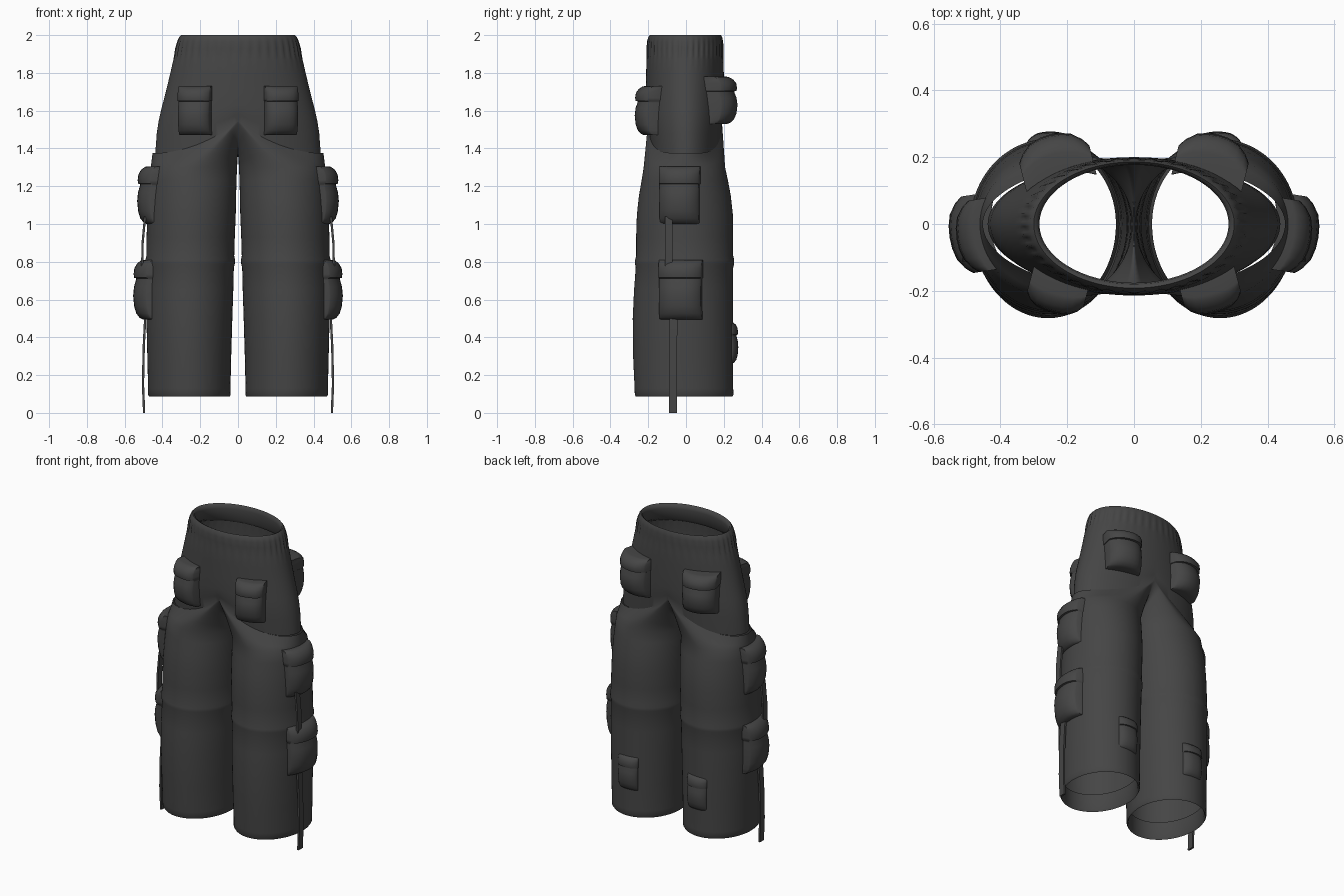
import bpy, bmesh, math
from math import sin, cos, pi, radians
from mathutils import Vector, Matrix

cube = bpy.data.objects.get("Cube")
if cube:
    bpy.data.objects.remove(cube)

fabric = bpy.data.materials.new("charcoal fabric")
fabric.use_nodes = True
GREY = (0.06, 0.06, 0.06, 1)
fabric.diffuse_color = GREY
fabric.node_tree.nodes["Principled BSDF"].inputs["Base Color"].default_value = GREY


def finish(bm, name, angle):
    """Turn a left-side mesh into a mirrored, smooth-shaded object."""
    mesh = bpy.data.meshes.new(name)
    bm.to_mesh(mesh)
    bm.free()
    mesh.materials.append(fabric)
    obj = bpy.data.objects.new(name, mesh)
    bpy.context.collection.objects.link(obj)
    mirror = obj.modifiers.new("mirror", 'MIRROR')
    mirror.merge_threshold = 0.0005
    bpy.ops.object.select_all(action='DESELECT')
    obj.select_set(True)
    bpy.context.view_layer.objects.active = obj
    bpy.ops.object.shade_smooth_by_angle(angle=radians(angle))
    return obj


def loft(bm, rows, closed):
    """Skin a stack of point rows, lowest first."""
    rings = [[bm.verts.new(p) for p in row] for row in rows]
    for a, b in zip(rings, rings[1:]):
        n = len(a)
        for i in range(n if closed else n - 1):
            j = (i + 1) % n
            bm.faces.new((a[i], a[j], b[j], b[i]))


# ---- Trousers: half a body, one leg and half the hips ----
OUT, INN = 80, 32
outer = [-pi / 2 + pi * i / OUT for i in range(OUT + 1)]
inner = [pi / 2 + pi * i / INN for i in range(1, INN)]


def leg_ring(z, x_in, x_out, front, back, grow=0):
    cx, rx = (x_in + x_out) / 2, (x_out - x_in) / 2 + grow
    return [Vector((cx + rx * cos(t),
                    ((back if sin(t) > 0 else front) + grow) * sin(t), z))
            for t in outer + inner]


def hip_row(z, lift, a, front, back, rib=0, flare=0):
    row = []
    for t in outer:
        c, s = max(cos(t), 0), sin(t)
        k = 1 + rib * cos(40 * t)
        x = a * c * k + flare * max(0, c - 0.25)
        row.append(Vector((x, (back if s > 0 else front) * s * k,
                           z + lift * (1 - c) ** 2)))
    return row


SEAM = (1.375, 0.17, 0.438, 0.2, 0.19)
leg = [
    leg_ring(0.2, 0.04, 0.474, 0.27, 0.25, -0.014),
    leg_ring(0.1, 0.04, 0.474, 0.27, 0.25, -0.012),
    leg_ring(0.086, 0.04, 0.474, 0.27, 0.25, -0.004),
    leg_ring(0.095, 0.04, 0.475, 0.27, 0.25, 0.001),
    leg_ring(0.13, 0.04, 0.476, 0.272, 0.25),
    leg_ring(0.3, 0.036, 0.48, 0.28, 0.25),
    leg_ring(0.5, 0.03, 0.485, 0.282, 0.25),
    leg_ring(0.65, 0.025, 0.487, 0.275, 0.25),
    leg_ring(0.77, 0.022, 0.485, 0.266, 0.25),
    leg_ring(0.79, 0.022, 0.485, 0.265, 0.25, 0.005),
    leg_ring(0.81, 0.021, 0.485, 0.264, 0.25, 0.005),
    leg_ring(0.83, 0.02, 0.485, 0.264, 0.25),
    leg_ring(0.93, 0.017, 0.484, 0.264, 0.25),
    leg_ring(1.05, 0.012, 0.48, 0.26, 0.248),
    leg_ring(1.15, 0.01, 0.475, 0.249, 0.237),
    leg_ring(1.23, 0.008, 0.469, 0.235, 0.222),
    leg_ring(1.3, 0.005, 0.462, 0.224, 0.207),
]
# Leg top: flared outer seam, and a saddle on the centre line for the crotch
z0, lift, _, front, back = SEAM
top = hip_row(*SEAM, flare=0.019)
top += [Vector((0, (back if sin(t) > 0 else front) * sin(t), z0 + lift * sin(t) ** 2))
        for t in inner]
for f in (0.3, 0.55, 0.8):
    leg.append([a.lerp(b, f) for a, b in zip(leg[16], top)])
leg.append(top)

hips = [
    hip_row(*SEAM),
    hip_row(1.48, 0.1, 0.43, 0.208, 0.195),
    hip_row(1.54, 0.06, 0.421, 0.212, 0.198),
    hip_row(1.6, 0.03, 0.408, 0.214, 0.2),
    hip_row(1.7, 0, 0.382, 0.213, 0.2),
    hip_row(1.8, 0, 0.358, 0.211, 0.2),
    hip_row(1.87, 0, 0.342, 0.209, 0.198),
    # gathered waistband
    hip_row(1.895, 0, 0.334, 0.206, 0.196, 0.012),
    hip_row(1.93, 0, 0.328, 0.206, 0.196, 0.014),
    hip_row(1.965, 0, 0.32, 0.205, 0.195, 0.008),
    hip_row(1.988, 0, 0.312, 0.2, 0.192),
    hip_row(2.0, 0, 0.3, 0.192, 0.186),
    hip_row(1.993, 0, 0.287, 0.18, 0.18),
    hip_row(1.97, 0, 0.283, 0.176, 0.177),
    hip_row(1.9, 0, 0.3, 0.185, 0.18),
    hip_row(1.88, 0, 0.33, 0.2, 0.19),
]
bm = bmesh.new()
loft(bm, leg, True)
loft(bm, hips, False)
bmesh.ops.remove_doubles(bm, verts=bm.verts, dist=0.0004)
finish(bm, "trousers", 70)

# ---- Pockets: puffed patch with an overhanging flap ----
# (height fraction, depth fraction) from bottom to top
PROFILE = [(0, -0.6), (0, 0.25), (0.03, 0.5), (0.1, 0.75), (0.22, 0.92), (0.4, 1),
           (0.55, 0.93), (0.66, 0.78), (0.69, 0.76), (0.7, 0.92), (0.76, 0.96),
           (0.86, 0.9), (0.94, 0.68), (0.99, 0.38), (1, 0.2), (1, -0.6)]


def pocket(name, x, y, low, high, width, depth, facing, curve):
    cols = [-1, -1, -0.96, -0.85, -0.6, -0.3, 0, 0.3, 0.6, 0.85, 0.96, 1, 1]
    turn = Matrix.Rotation(radians(facing), 3, 'Z')
    rows = []
    for v, d in PROFILE:
        row = []
        for i, u in enumerate(cols):
            skirt = i in (0, len(cols) - 1)
            h = -0.6 if skirt else d * (1 - 0.4 * abs(u) ** 5) if d > 0 else d
            flap = 1.03 if v >= 0.7 else 1
            p = Vector((h * depth - curve * u * u, u * width / 2 * flap, 0))
            row.append(turn @ p + Vector((x, y, low + v * (high - low))))
        rows.append(row)
    bm = bmesh.new()
    loft(bm, rows, False)
    bmesh.ops.remove_doubles(bm, verts=bm.verts, dist=0.0001)
    finish(bm, name, 50)


pocket("front_hip_pockets", 0.228, -0.197, 1.47, 1.73, 0.17, 0.07, -75, 0.012)
pocket("back_hip_pockets", 0.235, 0.195, 1.53, 1.78, 0.21, 0.075, 76, 0.03)
pocket("upper_side_pockets", 0.466, -0.035, 1.0, 1.305, 0.21, 0.066, -9, 0.025)
pocket("lower_side_pockets", 0.485, -0.03, 0.495, 0.81, 0.225, 0.068, -9, 0.025)
pocket("calf_pockets", 0.25, 0.235, 0.26, 0.48, 0.135, 0.042, 90, 0.012)


# ---- Hanging straps ----
def strap(name, path, width):
    half = Vector((0.006, width / 2, 0))
    bm = bmesh.new()
    rows = [[Vector((x + sx * half.x, y + sy * half.y, z))
             for sx, sy in ((-1, -1), (1, -1), (1, 1), (-1, 1))] for x, y, z in path]
    loft(bm, rows, True)
    bmesh.ops.holes_fill(bm, edges=bm.edges)
    finish(bm, name, 30)


strap("upper_straps", [(0.507, -0.092, 0.77), (0.505, -0.092, 0.9), (0.492, -0.092, 1.04)], 0.04)
strap("lower_straps", [(0.497, -0.068, 0), (0.503, -0.068, 0.15), (0.499, -0.068, 0.35),
                       (0.49, -0.066, 0.53)], 0.042)
